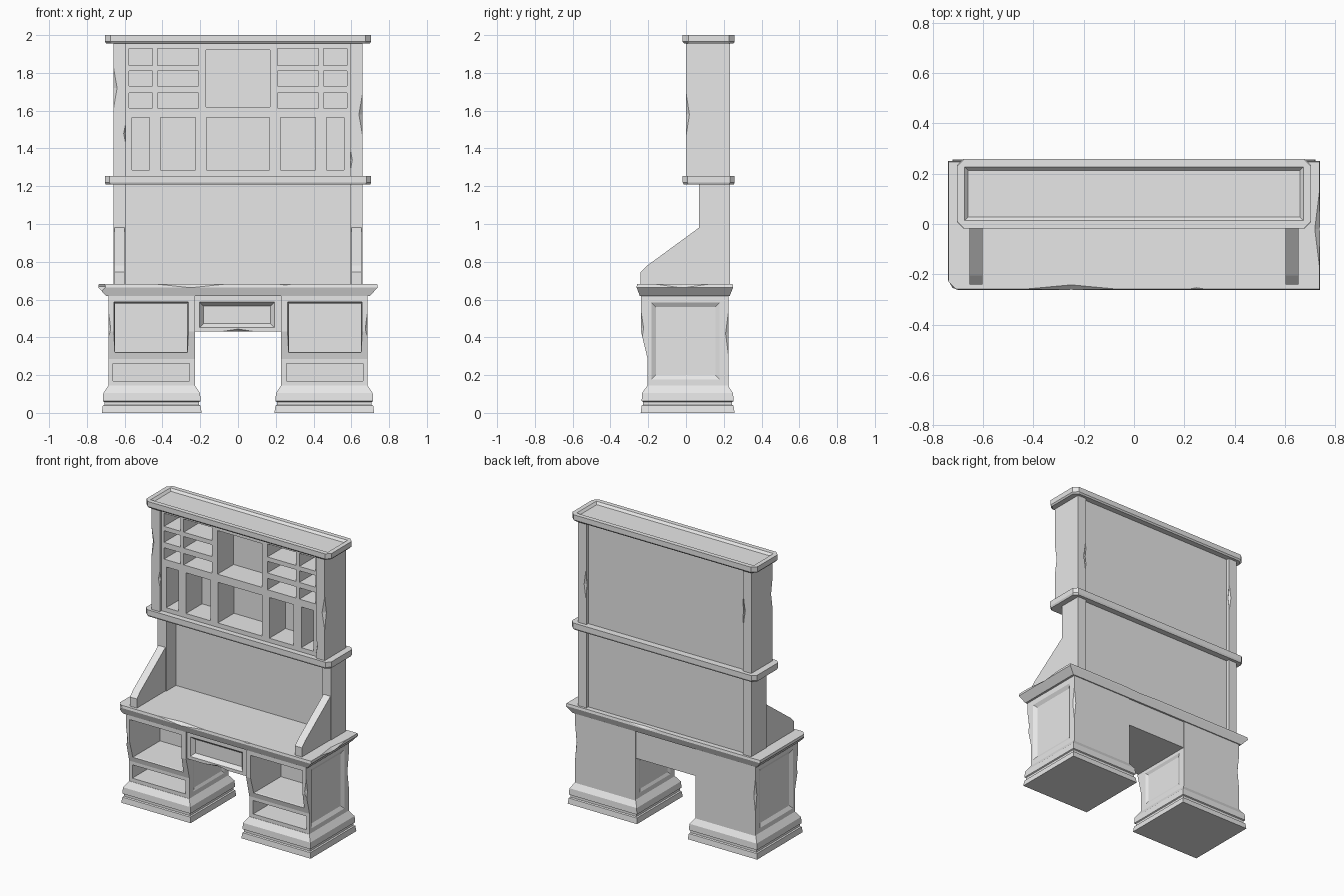
import bpy, bmesh
from mathutils import Vector

cube = bpy.data.objects.get("Cube")
if cube:
    bpy.data.objects.remove(cube, do_unlink=True)

GREY = (0.8, 0.8, 0.8, 1)
mat = bpy.data.materials.new("plain grey")
mat.use_nodes = True
mat.diffuse_color = GREY
mat.node_tree.nodes["Principled BSDF"].inputs["Base Color"].default_value = GREY


def finish(name, bm):
    bmesh.ops.recalc_face_normals(bm, faces=bm.faces)
    mesh = bpy.data.meshes.new(name)
    bm.to_mesh(mesh)
    bm.free()
    mesh.materials.append(mat)
    obj = bpy.data.objects.new(name, mesh)
    bpy.context.collection.objects.link(obj)
    return obj


def loft(name, rings):
    """Skin a stack of point rings and close both ends."""
    bm = bmesh.new()
    loops = [[bm.verts.new(p) for p in ring] for ring in rings]
    n = len(loops[0])
    for a, b in zip(loops, loops[1:]):
        for i in range(n):
            j = (i + 1) % n
            bm.faces.new((a[i], a[j], b[j], b[i]))
    bm.faces.new(loops[0])
    bm.faces.new(loops[-1])
    return finish(name, bm)


def rect(x0, x1, y0, y1, z, grow=0, cut=0):
    """Rectangle at height z, optionally grown and with clipped corners."""
    x0, x1, y0, y1 = x0 - grow, x1 + grow, y0 - grow, y1 + grow
    if not cut:
        return [(x0, y0, z), (x1, y0, z), (x1, y1, z), (x0, y1, z)]
    c = cut
    return [(x0 + c, y0, z), (x1 - c, y0, z), (x1, y0 + c, z), (x1, y1 - c, z),
            (x1 - c, y1, z), (x0 + c, y1, z), (x0, y1 - c, z), (x0, y0 + c, z)]


def box(name, x0, x1, y0, y1, z0, z1):
    return loft(name, [rect(x0, x1, y0, y1, z) for z in (z0, z1)])


def prism(name, profile, x0, x1):
    """Extrude a (y, z) profile along x."""
    return loft(name, [[(x, y, z) for y, z in profile] for x in (x0, x1)])


def front_cut(x0, x1, z0, z1, y0, y1, taper=0):
    """Cutter running back from y0 to y1, narrowing by taper."""
    def ring(y, t):
        return [(x0 + t, y, z0 + t), (x1 - t, y, z0 + t),
                (x1 - t, y, z1 - t), (x0 + t, y, z1 - t)]
    return loft("cutter", [ring(y0, 0), ring(y1, taper)])


def side_cut(x0, x1, y0, y1, z0, z1, taper):
    def ring(x, t):
        return [(x, y0 + t, z0 + t), (x, y1 - t, z0 + t),
                (x, y1 - t, z1 - t), (x, y0 + t, z1 - t)]
    return loft("cutter", [ring(x0, 0), ring(x1, taper)])


def chip(center, radii):
    """Diamond-shaped cutter that knocks a worn chip out of an edge."""
    bm = bmesh.new()
    for axis in range(3):
        for s in (-1, 1):
            p = Vector(center)
            p[axis] += s * radii[axis]
            bm.verts.new(p)
    bmesh.ops.convex_hull(bm, input=bm.verts)
    return finish("cutter", bm)


def carve(obj, cutters):
    for c in cutters:
        c.hide_render = True
        mod = obj.modifiers.new("carve", "BOOLEAN")
        mod.operation, mod.solver, mod.object = "DIFFERENCE", "EXACT", c
    bpy.context.view_layer.update()
    graph = bpy.context.evaluated_depsgraph_get()
    mesh = bpy.data.meshes.new_from_object(obj.evaluated_get(graph))
    obj.modifiers.clear()
    obj.data = mesh
    for c in cutters:
        bpy.data.objects.remove(c, do_unlink=True)


def span(s, a, b):
    return sorted((s * a, s * b))


# Crown with clipped corners and a shallow tray on top
CAP = (-0.705, 0.705, -0.018, 0.258)
crown = loft("crown", [rect(*CAP, 1.955, -0.008, 0.03), rect(*CAP, 1.965, 0, 0.03),
                       rect(*CAP, 2.0, 0, 0.03)])
carve(crown, [loft("cutter", [rect(*CAP, 1.985, -0.045), rect(*CAP, 2.001, -0.03)])])

# Middle ledge below the pigeonholes
loft("middle_ledge", [rect(*CAP, 1.208, -0.006, 0.025), rect(*CAP, 1.22, 0, 0.025),
                      rect(*CAP, 1.255, 0, 0.025)])

# Pigeonhole case with compartments cut from the front
case = box("pigeonhole_case", -0.6, 0.6, 0.02, 0.212, 1.25, 1.957)
holes = [(-0.17, 0.17, 1.62, 1.92), (-0.167, 0.167, 1.285, 1.565)]
for s in (-1, 1):
    for z0, z1 in ((1.84, 1.93), (1.73, 1.81), (1.615, 1.693)):
        holes += [(*span(s, 0.21, 0.427), z0, z1), (*span(s, 0.453, 0.577), z0, z1)]
    holes += [(*span(s, 0.225, 0.41), 1.285, 1.565), (*span(s, 0.468, 0.56), 1.285, 1.565)]
carve(case, [front_cut(*h, 0.0, 0.195) for h in holes])

# Lower back panel
box("back_panel", -0.6, 0.6, 0.175, 0.212, 0.67, 1.22)

# Flared desk top with worn edges
TOP = (-0.74, 0.74, -0.262, 0.25)
desk = loft("desk_top", [rect(-0.7, 0.7, -0.245, 0.232, 0.62), rect(*TOP, 0.665),
                         rect(*TOP, 0.682, -0.003)])
carve(desk, [chip((-0.25, -0.265, 0.684), (0.27, 0.025, 0.024)),
             chip((0.25, -0.265, 0.684), (0.08, 0.014, 0.012)),
             chip((0.742, -0.02, 0.684), (0.025, 0.2, 0.024)),
             chip((-0.742, -0.264, 0.67), (0.045, 0.045, 0.08)),
             chip((0.15, 0.252, 0.684), (0.25, 0.014, 0.018))])

# Centre apron with a sunken drawer front
apron = box("center_apron", -0.24, 0.24, -0.228, 0.22, 0.43, 0.63)
carve(apron, [front_cut(-0.205, 0.195, 0.45, 0.588, -0.23, -0.203, 0.022),
              chip((0, -0.228, 0.43), (0.09, 0.02, 0.014))])

PED = [(-0.203, 0.135), (-0.203, 0.285), (-0.238, 0.43), (-0.238, 0.63),
       (0.225, 0.63), (0.225, 0.135)]
BRACKET = [(-0.24, 0.675), (-0.24, 0.745), (-0.205, 0.78), (0.075, 0.985), (0.075, 0.675)]
# Plinth moulding: height and outward growth
PLINTH = [(0, 0.035), (0.038, 0.03), (0.043, 0.022), (0.058, 0.022), (0.062, 0.03),
          (0.105, 0.027), (0.145, 0)]

for s, side in ((1, "left"), (-1, "right")):
    # Upper and lower posts
    px = span(s, 0.595, 0.66)
    post = box(side + "_upper_post", *px, 0.0, 0.232, 1.25, 1.957)
    z = 1.72 if s < 0 else 1.58
    carve(post, [chip((s * 0.662, -0.002, z), (0.024, 0.022, 0.14)),
                 chip((s * 0.595, -0.002, z - 0.24), (0.012, 0.015, 0.06)),
                 chip((s * 0.6, 0.234, z - 0.05), (0.015, 0.015, 0.11))])
    box(side + "_lower_post", *px, 0.07, 0.232, 0.67, 1.22)

    # Sloping bracket on the desk
    prism(side + "_bracket", BRACKET, *span(s, 0.602, 0.655))

    # Pedestal with open bays and sunken side panels
    x0, x1 = span(s, 0.228, 0.686)
    ped = prism(side + "_pedestal", PED, x0, x1)
    bx = span(s, 0.258, 0.662)
    cuts = [front_cut(*bx, 0.31, 0.592, -0.26, -0.2, 0.012),
            front_cut(bx[0] + 0.012, bx[1] - 0.012, 0.322, 0.58, -0.23, 0.08),
            front_cut(*bx, 0.17, 0.262, -0.24, 0.08),
            side_cut(s * 0.687, s * 0.672, -0.185, 0.18, 0.175, 0.585, 0.025),
            side_cut(s * 0.227, s * 0.237, -0.16, 0.18, 0.175, 0.41, 0.02),
            chip((s * 0.688, 0.227, 0.42), (0.016, 0.02, 0.15)),
            chip((s * 0.688, -0.238, 0.45), (0.014, 0.016, 0.1))]
    carve(ped, cuts)

    # Stepped plinth
    loft(side + "_plinth", [rect(x0, x1, -0.205, 0.222, h, g) for h, g in PLINTH])
